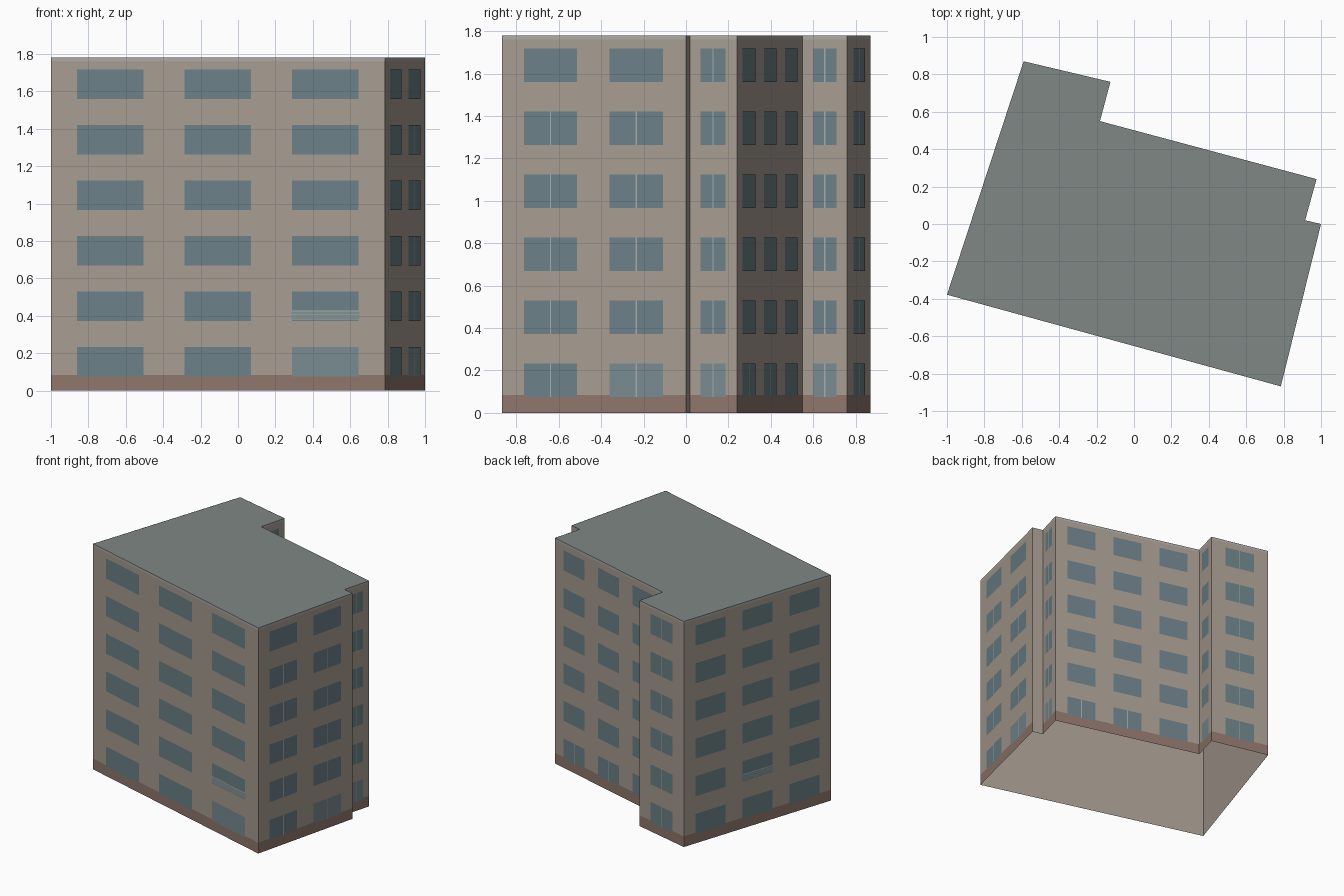
import bpy, bmesh
from mathutils import Vector

if "Cube" in bpy.data.objects:
    bpy.data.objects.remove(bpy.data.objects["Cube"])

# Footprint corners, counter-clockwise from the front left corner
FOOT = [(-1.0, -0.378), (0.785, -0.868), (1.0, 0.0), (0.915, 0.02),
        (0.976, 0.24), (-0.182, 0.55), (-0.126, 0.76), (-0.59, 0.87)]
PLINTH_Z, CORNICE_Z, TOP = 0.085, 1.762, 1.78
FLOORS, SILL, STEP, WIN_H = 6, 0.075, 0.297, 0.158
EVERY = range(FLOORS)

# Each wall: window centres and half width as fractions of its length,
# then sets of (column, floor) with a mullion and with bright ground-floor glazing
WALLS = [
    ([0.178, 0.5, 0.822], 0.1, set(), {(2, 0)}),
    ([0.264, 0.73], 0.145, {(c, f) for c in (0, 1) for f in range(5)}, {(1, 0)}),
    ([], 0, set(), set()),
    ([0.49], 0.265, {(0, f) for f in EVERY}, {(0, 0)}),
    ([0.18, 0.5, 0.82], 0.097, {(0, 0), (1, 0)}, set()),
    ([0.5], 0.265, {(0, f) for f in EVERY}, {(0, 0)}),
    ([0.5], 0.25, {(0, f) for f in EVERY}, set()),
    ([0.18, 0.5, 0.82], 0.102, set(), set()),
]

COLORS = {
    "walls": (0.385, 0.33, 0.28), "plinth": (0.275, 0.18, 0.15),
    "cornice": (0.41, 0.40, 0.38), "windows": (0.145, 0.215, 0.24),
    "entrance_glazing": (0.185, 0.255, 0.275), "mullions": (0.38, 0.41, 0.41),
    "roof": (0.215, 0.245, 0.232),
    "railing_bars": (0.40, 0.44, 0.44), "railing_panels": (0.22, 0.28, 0.29),
}
parts = {name: bmesh.new() for name in COLORS}


def face(part, points):
    bm = parts[part]
    bm.faces.new([bm.verts.new(p) for p in points])


def panel(part, wall, u0, u1, z0, z1, offset=0.0):
    """Upright rectangle on a wall, set slightly in front of it."""
    a, b = Vector(FOOT[wall]), Vector(FOOT[(wall + 1) % len(FOOT)])
    d = (b - a).normalized()
    out = Vector((d.y, -d.x)) * offset
    p, q = a.lerp(b, u0) + out, a.lerp(b, u1) + out
    face(part, [(*p, z0), (*q, z0), (*q, z1), (*p, z1)])


for i, (centres, half, mullions, bright) in enumerate(WALLS):
    # Plain wall; the narrow step has nothing on it
    panel("walls", i, 0, 1, 0, TOP)
    if not centres:
        continue
    # Brick plinth and pale cornice band
    panel("plinth", i, 0, 1, 0, PLINTH_Z, 0.001)
    panel("cornice", i, 0, 1, CORNICE_Z, TOP, 0.001)
    # Windows with mullions
    a, b = Vector(FOOT[i]), Vector(FOOT[(i + 1) % len(FOOT)])
    hm = 0.003 / (b - a).length
    for c, u in enumerate(centres):
        for f in EVERY:
            z0 = SILL + f * STEP
            glass = "entrance_glazing" if (c, f) in bright else "windows"
            panel(glass, i, u - half, u + half, z0, z0 + WIN_H, 0.002)
            if (c, f) in mullions:
                panel("mullions", i, u - hm, u + hm, z0, z0 + WIN_H, 0.003)

# Roof; the underside stays open
face("roof", [(x, y, TOP) for x, y in FOOT])

# First-floor railings: one on the front wall, one on the left wall
for wall, centre in ((0, 0.822), (7, 0.5)):
    u0, u1 = centre - 0.101, centre + 0.103
    panel("railing_panels", wall, u0, u1, 0.38, 0.426, 0.004)
    for z, h in ((0.38, 0.002), (0.394, 0.002), (0.408, 0.002), (0.423, 0.006)):
        panel("railing_bars", wall, u0, u1, z, z + h, 0.005)

# Turn every part into a named, coloured object
for name, bm in parts.items():
    bmesh.ops.remove_doubles(bm, verts=bm.verts, dist=1e-5)
    mesh = bpy.data.meshes.new(name)
    bm.to_mesh(mesh)
    bm.free()
    mat = bpy.data.materials.new(name)
    mat.diffuse_color = (*COLORS[name], 1)
    mat.use_nodes = True
    mat.node_tree.nodes["Principled BSDF"].inputs["Base Color"].default_value = mat.diffuse_color
    mesh.materials.append(mat)
    bpy.context.collection.objects.link(bpy.data.objects.new(name, mesh))
